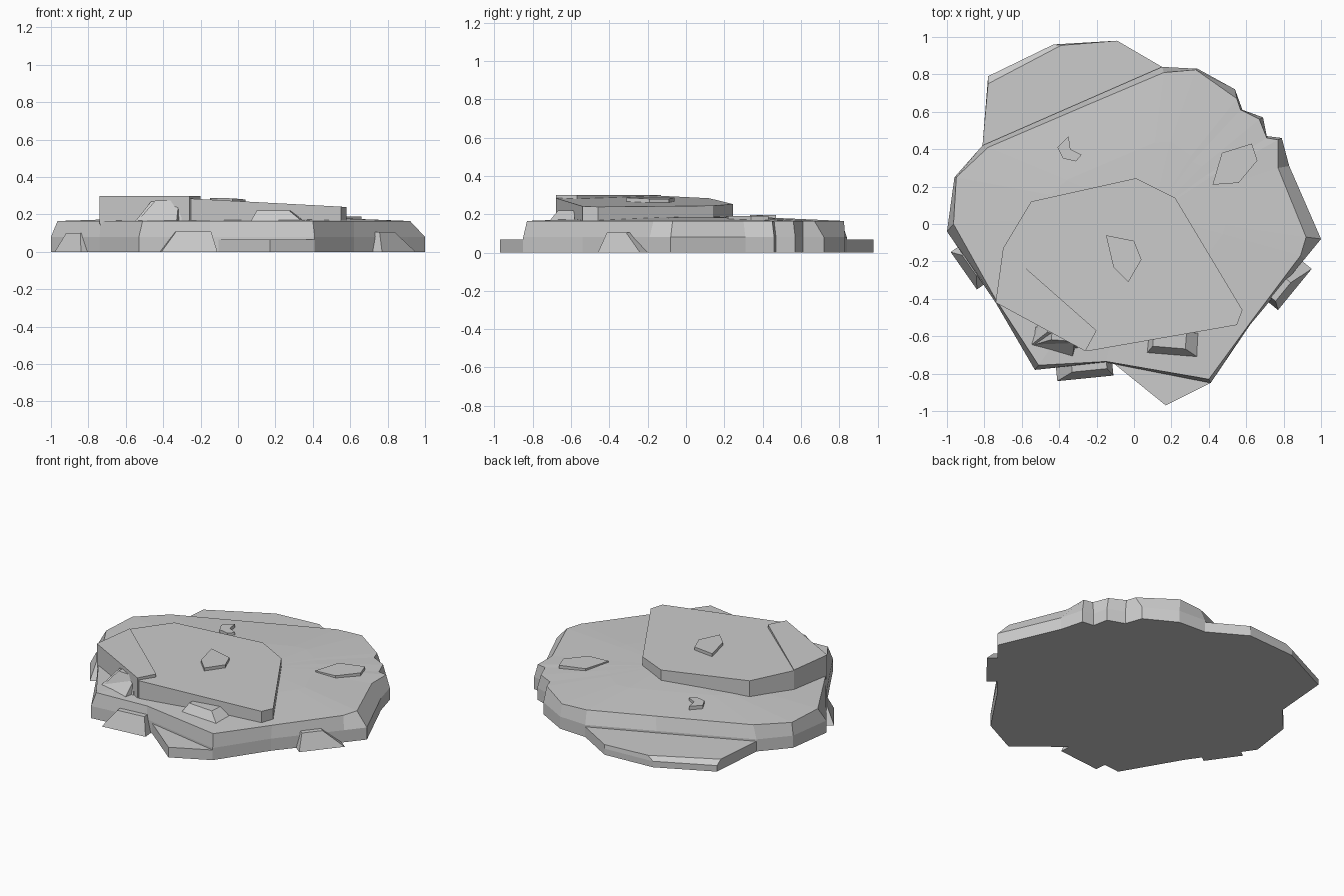
import bpy, bmesh
from mathutils import Vector

if "Cube" in bpy.data.objects:
    bpy.data.objects.remove(bpy.data.objects["Cube"])


def loft(name, rings, peak=None):
    """Join rings of equal point count, cap the bottom and the top (or fan to a peak)."""
    bm = bmesh.new()
    loops = [[bm.verts.new(p) for p in r] for r in rings]
    n = len(loops[0])
    for a, b in zip(loops, loops[1:]):
        for i in range(n):
            j = (i + 1) % n
            bm.faces.new((a[i], a[j], b[j], b[i]))
    bm.faces.new(loops[0][::-1])
    if peak:
        c = bm.verts.new(peak)
        for i in range(n):
            bm.faces.new((loops[-1][i], loops[-1][(i + 1) % n], c))
    else:
        bm.faces.new(loops[-1])
    bmesh.ops.recalc_face_normals(bm, faces=bm.faces)
    mesh = bpy.data.meshes.new(name)
    bm.to_mesh(mesh)
    bm.free()
    ob = bpy.data.objects.new(name, mesh)
    bpy.context.collection.objects.link(ob)
    return ob


def at(pts, z):
    """Lift 2D points to height z, which may be a function of x and y."""
    return [(x, y, z(x, y) if callable(z) else z) for x, y in pts]


def slab(name, pts, z0, z1):
    return loft(name, [at(pts, z0), at(pts, z1)])


def chip(name, p, q, depth, z0, z1, trim0, trim1, lean=0.04):
    """Broken wedge: outer foot runs p to q, body goes inward (left of p-q)."""
    p, q = Vector(p), Vector(q)
    d = q - p
    inward = Vector((-d.y, d.x)).normalized()
    a, b = p + d * trim0, q - d * trim1
    foot = [p, q, q + inward * depth, p + inward * depth]
    top = [a + inward * lean, b + inward * lean, b + inward * depth, a + inward * depth]
    return loft(name, [at(foot, z0), at(top, z1)])


# Low ledges showing behind and in front of the main slab
back = [(-.6, .3), (.3, .6), (.15, .84), (-.09, .98), (-.43, .96), (-.78, .79), (-.81, .42)]
back_top = back[:4] + [(-.39, .955), (-.78, .75), (-.81, .42)]
loft("back_ledge", [at(back, 0), at(back, .04), at(back_top, .067)])
slab("front_ledge", [(-.14, -.72), (.17, -.97), (.41, -.85), (.3, -.6)], 0, .067)

# Main slab: foot outline and bevelled rim outline
foot = [(-1, -.04), (-.74, -.42), (-.53, -.78), (-.15, -.74), (.41, -.85), (.62, -.54),
        (.91, -.19), (1, -.08), (.83, .31), (.79, .46), (.71, .47), (.69, .57), (.58, .61),
        (.54, .72), (.34, .83), (.15, .84), (-.25, .665), (-.81, .42), (-.96, .25)]
rim = [(-.965, 0), (-.735, -.41), (-.51, -.755), (-.15, -.735), (.40, -.83), (.62, -.53),
       (.89, -.17), (.92, -.07), (.77, .30), (.77, .45), (.71, .46), (.67, .56), (.57, .61),
       (.55, .67), (.33, .825), (.16, .81), (-.23, .645), (-.78, .41), (-.95, .25)]
inner = [(x * .5 + .03, y * .5 + .03) for x, y in rim]
loft("main_slab", [at(foot, 0), at(foot, .08), at(rim, .165), at(inner, .182)], (.1, .05, .19))


# Upper slab with a gently tilted top
def tilt(x, y):
    return .2585 - .05 * x - .02 * y


upper = [(-.55, .12), (-.70, -.13), (-.735, -.42), (-.25, -.68), (.55, -.54), (.58, -.46),
         (.22, .14), (.01, .245)]
slab("upper_slab", upper, .14, lambda x, y: min(tilt(x, y), .297))
slab("top_plate", [(-.70, -.13), (-.74, -.42), (-.26, -.68), (-.20, -.57)], .15, .30)

# Broken chips leaning on the walls
chip("left_chip", (-.98, -.15), (-.84, -.35), .14, 0, .10, .2, .25)
chip("front_chip", (-.41, -.84), (-.11, -.81), .10, 0, .11, .28, .1)
chip("right_chip", (.77, -.46), (.95, -.24), .12, 0, .105, .1, .45)
chip("upper_left_chip", (-.56, -.655), (-.33, -.72), .2, .15, .27, .3, .06, .1)
chip("upper_left_chip_corner", (-.55, -.65), (-.30, -.67), .1, .15, .275, .42, .06)
chip("upper_front_chip", (.06, -.70), (.36, -.725), .14, .15, .22, .12, .3, .05)

# Thin flakes lying on the surfaces
slab("centre_flake", [(-.15, -.06), (-.11, -.23), (-.03, -.31), (.04, -.19), (0, -.09)],
     .22, lambda x, y: tilt(x, y) + .02)
slab("right_flake", [(.47, .38), (.42, .21), (.56, .22), (.66, .34), (.63, .43)], .15, .19)
slab("back_flake", [(-.41, .41), (-.38, .35), (-.31, .335), (-.28, .37), (-.34, .40), (-.35, .47)],
     .15, .195)
